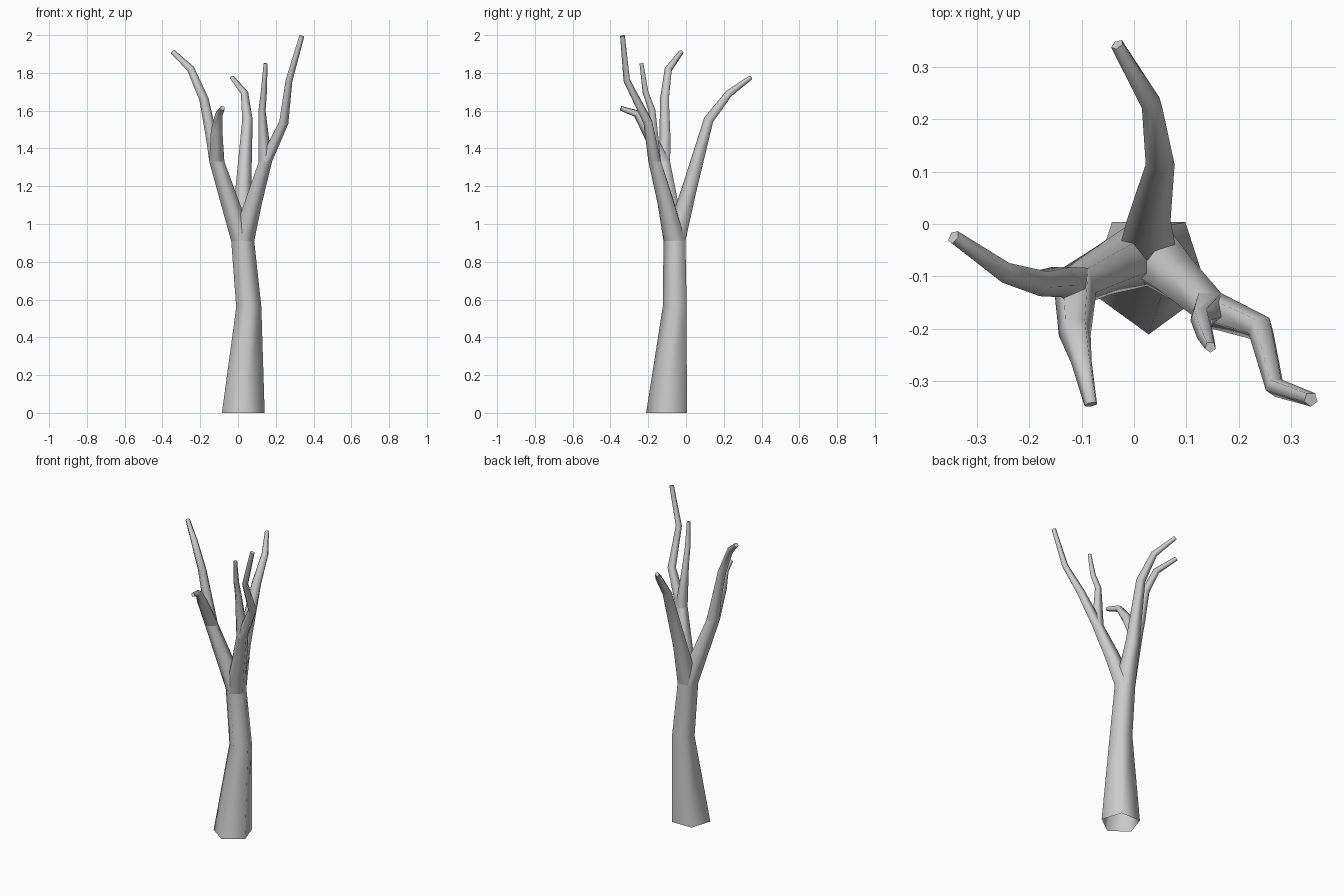
import bpy, bmesh, math
from mathutils import Vector

if "Cube" in bpy.data.objects:
    bpy.data.objects.remove(bpy.data.objects["Cube"])

SIDES = 5
bm = bmesh.new()


def ring(point, direction):
    """Five-sided cross-section, one corner facing the front."""
    x, y, z, r = point
    turn = Vector((0, 0, 1)).rotation_difference(direction)
    verts = []
    for i in range(SIDES):
        a = -math.pi / 2 + i * math.tau / SIDES
        offset = turn @ Vector((r * math.cos(a), r * math.sin(a), 0))
        verts.append(bm.verts.new(Vector((x, y, z)) + offset))
    return verts


def limb(points, start=None, fork=False):
    """Tapered tube along (x, y, z, radius); grows from a ring if given.
    A fork end stays open and level so child limbs can share its ring."""
    pos = [Vector(p[:3]) for p in points]
    last = start
    first = 0 if start is None else 1
    for i in range(first, len(points)):
        end = i == len(points) - 1
        if i == 0 or (end and fork):
            d = Vector((0, 0, 1))
        elif end:
            d = pos[i] - pos[i - 1]
        else:
            d = (pos[i + 1] - pos[i]).normalized() + (pos[i] - pos[i - 1]).normalized()
        new = ring(points[i], d.normalized())
        if last:
            for k in range(SIDES):
                j = (k + 1) % SIDES
                bm.faces.new((last[k], last[j], new[j], new[k]))
        last = new
    if not fork:
        bm.faces.new(last)
    return last


# Trunk
crown_pt = (0.025, -0.055, 0.91, 0.064)
crown = limb([(0.028, -0.092, 0, 0.119), (0.057, -0.053, 0.56, 0.070), crown_pt], fork=True)

# Back branch
limb([crown_pt, (0.028, 0.02, 1.18, 0.044), (0.05, 0.122, 1.55, 0.029),
      (0.035, 0.228, 1.69, 0.021), (-0.032, 0.343, 1.775, 0.013)], crown)

# Left branch and its two shoots
left_pt = (-0.112, -0.118, 1.33, 0.042)
left = limb([crown_pt, (-0.045, -0.085, 1.12, 0.05), left_pt], crown, fork=True)
limb([left_pt, (-0.138, -0.108, 1.45, 0.032), (-0.18, -0.112, 1.66, 0.026),
      (-0.25, -0.092, 1.82, 0.021), (-0.345, -0.025, 1.91, 0.014)], left)
limb([left_pt, (-0.113, -0.205, 1.5, 0.032), (-0.1, -0.26, 1.585, 0.021),
      (-0.082, -0.345, 1.613, 0.013)], left)

# Right branch and its two shoots
right_pt = (0.145, -0.162, 1.33, 0.037)
right = limb([crown_pt, (0.083, -0.105, 1.12, 0.047), right_pt], crown, fork=True)
limb([right_pt, (0.243, -0.2, 1.54, 0.026), (0.27, -0.312, 1.76, 0.019),
      (0.338, -0.335, 1.996, 0.014)], right)
limb([right_pt, (0.127, -0.178, 1.6, 0.02), (0.137, -0.213, 1.7, 0.017),
      (0.146, -0.235, 1.85, 0.011)], right)

mesh = bpy.data.meshes.new("bare_tree")
bm.to_mesh(mesh)
bm.free()
tree = bpy.data.objects.new("bare_tree", mesh)
bpy.context.collection.objects.link(tree)

# Smooth bark, crisp cut ends
bpy.context.view_layer.objects.active = tree
tree.select_set(True)
bpy.ops.object.shade_smooth_by_angle(angle=math.radians(80))
